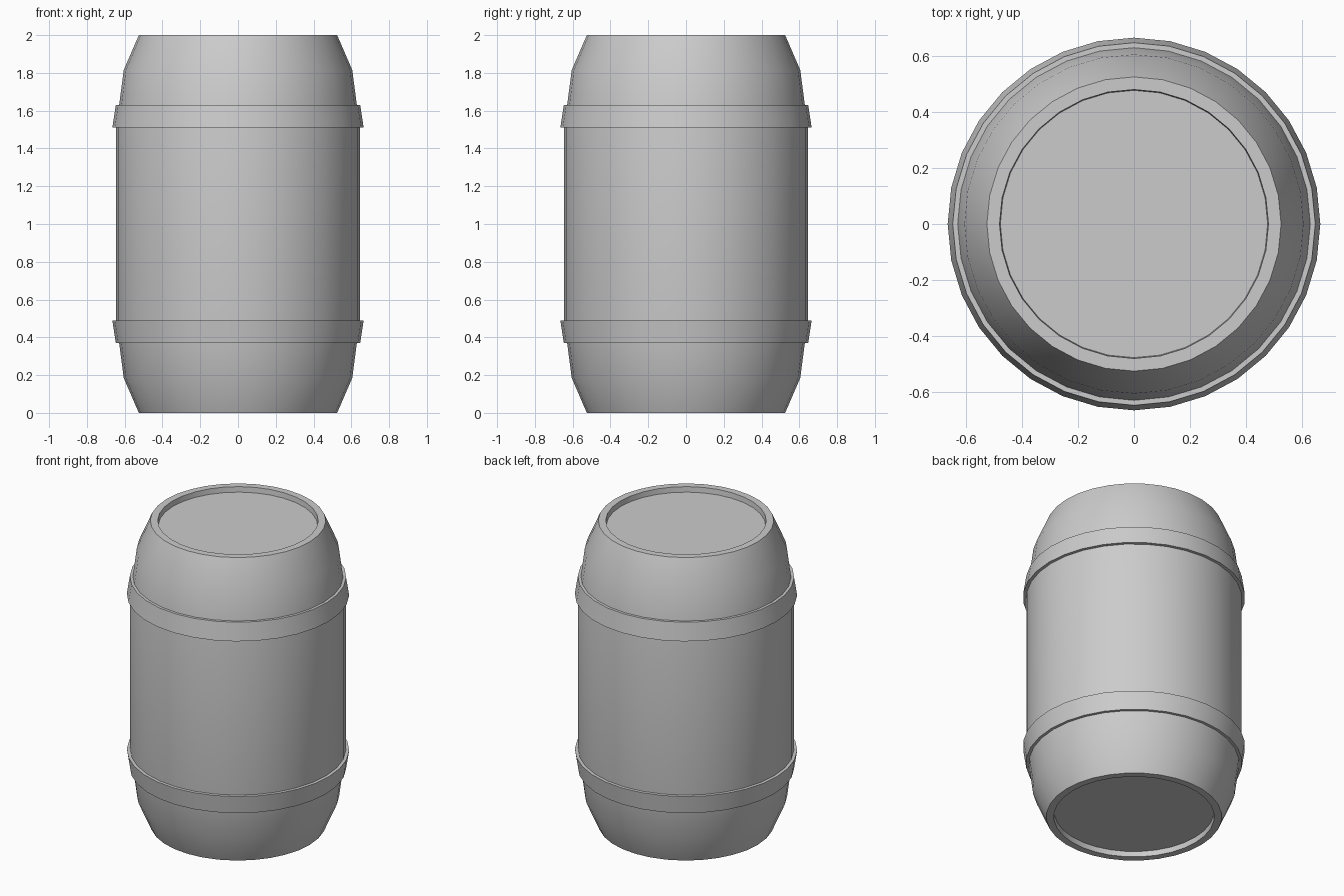
import bpy
import bmesh
import math

SIDES = 32

cube = bpy.data.objects.get("Cube")
if cube:
    bpy.data.objects.remove(cube, do_unlink=True)

grey = bpy.data.materials.new("light grey")
grey.use_nodes = True
grey.diffuse_color = (0.6, 0.6, 0.6, 1)
grey.node_tree.nodes["Principled BSDF"].inputs["Base Color"].default_value = (0.6, 0.6, 0.6, 1)


def lathe(name, profile, closed=False):
    """Revolve (radius, z) points about z; an open profile is capped at both ends."""
    bm = bmesh.new()
    rings = []
    for r, z in profile:
        angles = [math.tau * i / SIDES for i in range(SIDES)]
        rings.append([bm.verts.new((r * math.cos(a), r * math.sin(a), z)) for a in angles])
    following = rings[1:] + rings[:1] if closed else rings[1:]
    for low, high in zip(rings, following):
        for i in range(SIDES):
            j = (i + 1) % SIDES
            bm.faces.new((low[i], low[j], high[j], high[i]))
    if not closed:
        bm.faces.new(rings[0][::-1])
        bm.faces.new(rings[-1])
    bmesh.ops.recalc_face_normals(bm, faces=bm.faces)
    mesh = bpy.data.meshes.new(name)
    bm.to_mesh(mesh)
    bm.free()
    mesh.materials.append(grey)
    obj = bpy.data.objects.new(name, mesh)
    bpy.context.collection.objects.link(obj)
    bpy.ops.object.select_all(action='DESELECT')
    obj.select_set(True)
    bpy.context.view_layer.objects.active = obj
    bpy.ops.object.shade_smooth_by_angle(angle=math.radians(30))
    return obj


def flip(profile):
    """Mirror a profile about the middle of the barrel."""
    return [(r, 2 - z) for r, z in reversed(profile)]


# Barrel body: recessed end, rim, curved shoulder, straight middle
lower_half = [(0.477, 0.035), (0.48, 0), (0.525, 0), (0.605, 0.185), (0.645, 0.49)]
lathe("barrel_body", lower_half + flip(lower_half))

# Flared hoops, mirrored top and bottom
hoop = [(0.61, 0.37), (0.647, 0.37), (0.665, 0.488), (0.63, 0.488)]
lathe("lower_hoop", hoop, closed=True)
lathe("upper_hoop", flip(hoop), closed=True)
